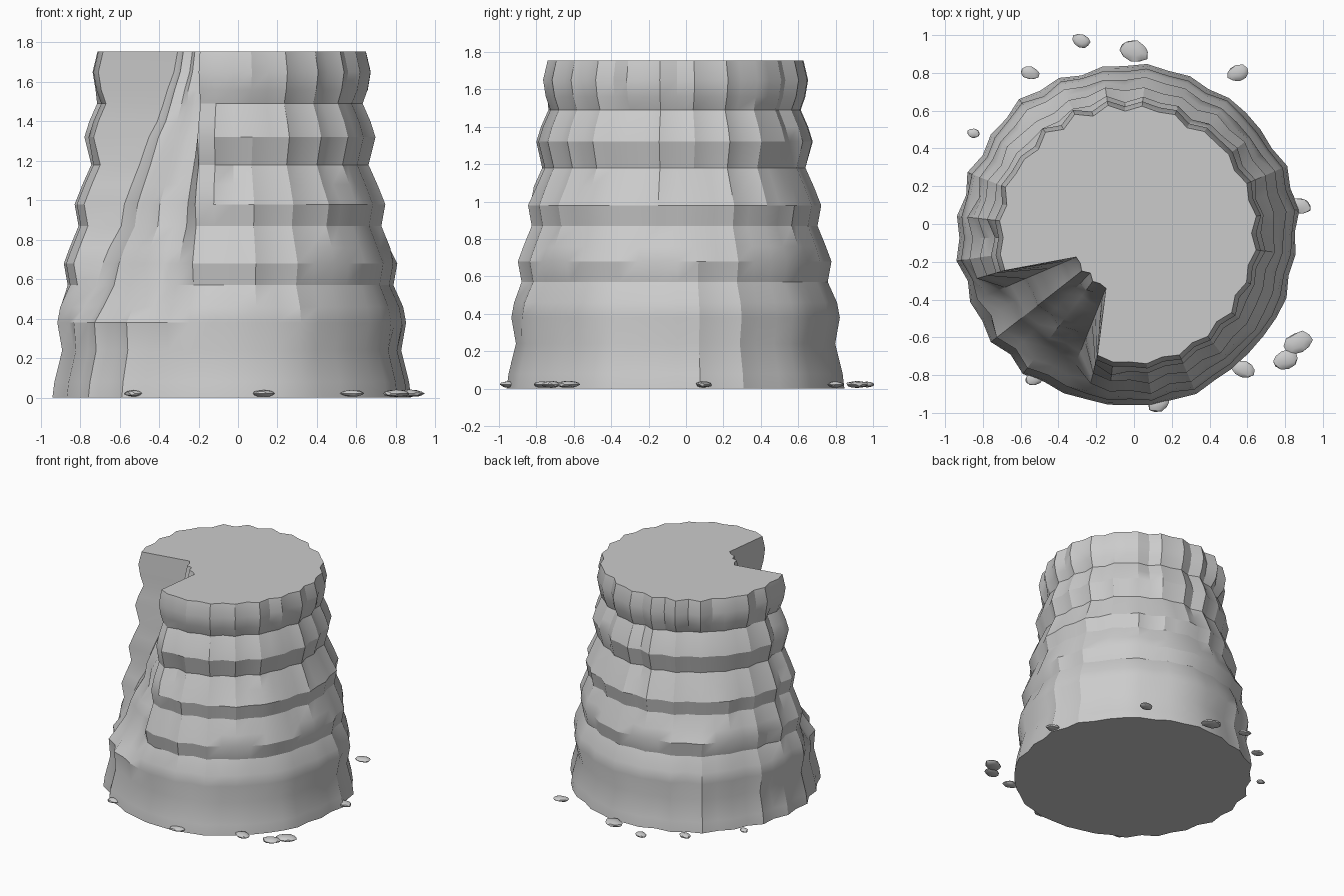
import bpy, bmesh, math, random
from mathutils import Vector

if "Cube" in bpy.data.objects:
    bpy.data.objects.remove(bpy.data.objects["Cube"])

random.seed(7)
CX, CY = -0.035, -0.06

stone = bpy.data.materials.new("grey stone")
stone.diffuse_color = (0.6, 0.6, 0.6, 1)
stone.use_nodes = True
stone.node_tree.nodes["Principled BSDF"].inputs["Base Color"].default_value = stone.diffuse_color

# Height / radius outline of the weathered pillar and of the sloping notch floor
OUTER = [(0, .90), (.08, .89), (.24, .85), (.38, .875), (.46, .86), (.57, .81), (.68, .83),
         (.76, .80), (.87, .755), (.98, .775), (1.08, .735), (1.18, .69), (1.32, .725),
         (1.40, .70), (1.49, .66), (1.56, .685), (1.65, .70), (1.755, .675)]
FLOOR = [(0, 1.0), (.38, .86), (.55, .74), (.72, .69), (.87, .60), (1.0, .58), (1.15, .51),
         (1.3, .46), (1.42, .39), (1.55, .35), (1.65, .31), (1.755, .29)]


def sample(table, z):
    for (z0, r0), (z1, r1) in zip(table, table[1:]):
        if z <= z1:
            return r0 + (r1 - r0) * (z - z0) / (z1 - z0)
    return table[-1][1]


def finish(bm, name):
    bmesh.ops.recalc_face_normals(bm, faces=bm.faces)
    me = bpy.data.meshes.new(name)
    bm.to_mesh(me)
    bm.free()
    me.materials.append(stone)
    ob = bpy.data.objects.new(name, me)
    bpy.context.collection.objects.link(ob)
    bpy.ops.object.select_all(action='DESELECT')
    ob.select_set(True)
    bpy.context.view_layer.objects.active = ob
    bpy.ops.object.shade_smooth_by_angle(angle=math.radians(28))
    return ob


# Columns around the pillar: (angle, lies in notch)
N = 40
columns = [(256 + 300 * i / N, False) for i in range(N + 1)]
columns += [(203 + 45 * i / 6, True) for i in range(7)]

# Each column keeps a vertical ridge offset that sometimes shifts between bands
BANDS = 7
offsets = []
for i, (angle, notch) in enumerate(columns):
    base = (0.013 if i % 2 else -0.013) + random.uniform(-.012, .012)
    row = []
    for b in range(BANDS):
        if random.random() < .4:
            base = (0.010 if i % 2 else -0.010) + random.uniform(-.014, .014)
        row.append(base)
    offsets.append(row)

# Rock pillar with a wedge notch broken out of the front left
bm = bmesh.new()
rings = []
for z, radius in OUTER:
    band = min(BANDS - 1, int(z / 1.755 * BANDS))
    ring = []
    for (angle, notch), off in zip(columns, offsets):
        r = radius + off[band]
        if notch:
            r = min(r, sample(FLOOR, z) + off[band])
        a = math.radians(angle)
        ring.append(bm.verts.new((CX + r * math.cos(a), CY + r * math.sin(a), z)))
    rings.append(ring)
n = len(columns)
for low, high in zip(rings, rings[1:]):
    for i in range(n):
        j = (i + 1) % n
        bm.faces.new((low[i], low[j], high[j], high[i]))
bm.faces.new(rings[0][::-1])
bm.faces.new(rings[-1])
finish(bm, "rock_pillar")

# Flat pebbles scattered around the foot: x, y, half width
PEBBLES = [(-.28, .97, .05), (0, .915, .08), (-.55, .80, .05), (.55, .80, .06),
           (-.85, .48, .035), (.88, .095, .06), (.87, -.63, .08), (.80, -.72, .07),
           (.58, -.77, .063), (.13, -.95, .06), (-.53, -.82, .05)]
for k, (x, y, w) in enumerate(PEBBLES):
    bm = bmesh.new()
    bmesh.ops.create_icosphere(bm, subdivisions=2, radius=1)
    turn = random.uniform(-.5, .5)
    for v in bm.verts:
        p = v.co * random.uniform(.9, 1.05)
        px, py = p.x * w, p.y * w * .72
        v.co = Vector((x + px * math.cos(turn) - py * math.sin(turn),
                       y + px * math.sin(turn) + py * math.cos(turn),
                       .022 + p.z * (.012 + w * .09)))
    finish(bm, f"pebble_{k + 1}")
